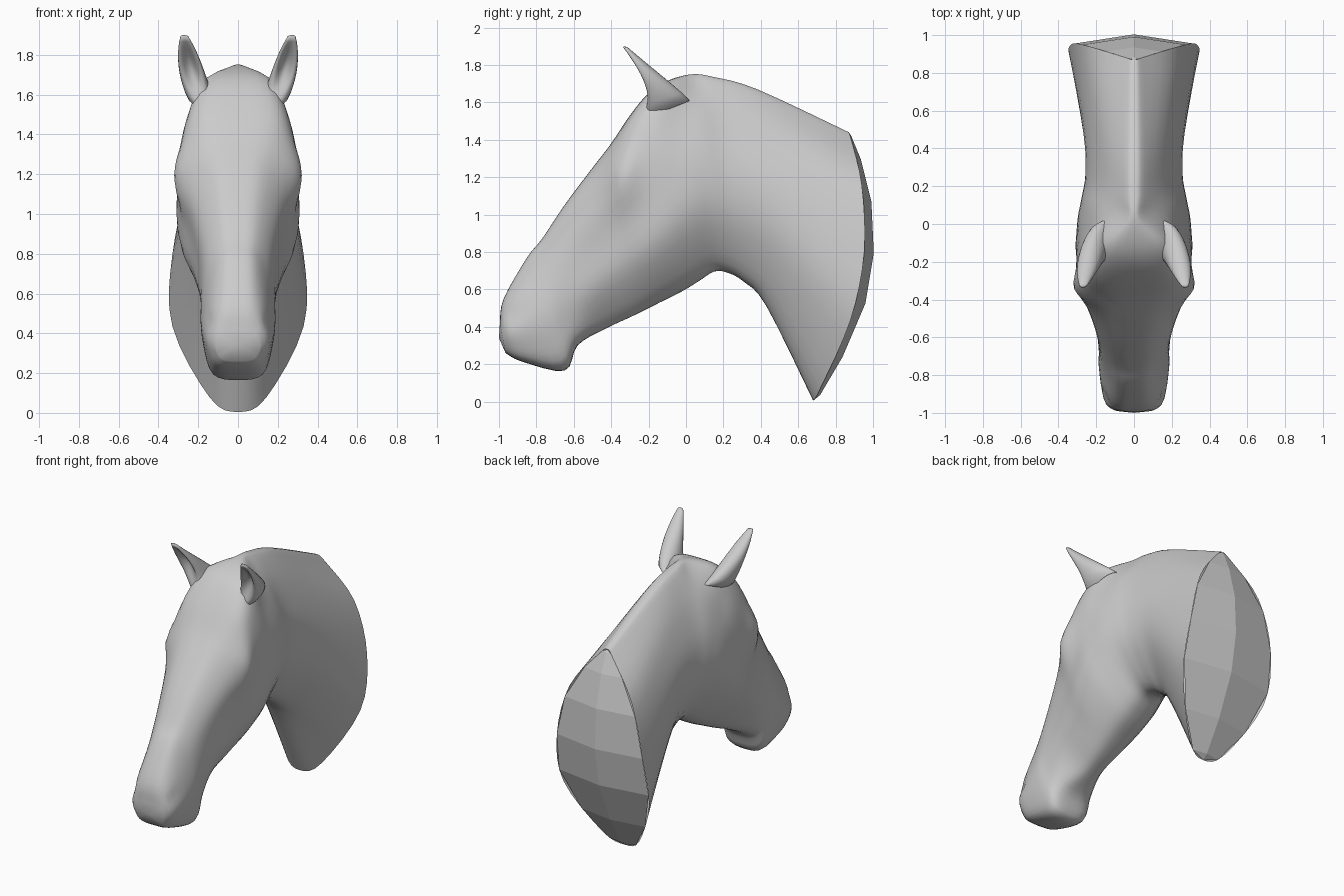
import bpy, bmesh, math
from mathutils import Vector

if "Cube" in bpy.data.objects:
    bpy.data.objects.remove(bpy.data.objects["Cube"])

SUB = 4                                     # spline steps between control points
T = (0.0, 0.03, 0.2, 0.45, 0.7, 0.95, 1.0)  # stations from crest to underside


def spline(points, closed):
    """Smooth curve through every control point."""
    n, out = len(points), []
    get = (lambda i: points[i % n]) if closed else (lambda i: points[max(0, min(n - 1, i))])
    for i in range(n if closed else n - 1):
        a, b, c, d = (get(i + k) for k in (-1, 0, 1, 2))
        for s in range(SUB):
            u = s / SUB
            out.append(0.5 * (2 * b + (c - a) * u + (2 * a - 5 * b + 4 * c - d) * u * u
                              + (3 * b - a - 3 * c + d) * u ** 3))
    return out if closed else out + [points[-1].copy()]


def section(ty, tz, by, bz, upper, cheek):
    """Closed symmetric ring from crest point, underside point and two half widths."""
    bow = 0.2 * max(0, ty - 0.02)                      # neck sections bulge backwards
    if ty > -0.05:
        crest = 0.055                                  # thin mane crest
    else:
        crest = upper * (0.7 if ty > -0.35 else 0.55)  # broad skull, then flat face
    chin = cheek * (0.43 if ty > -0.75 else 0.68)      # narrow jaw, full muzzle
    lower = cheek * (1.0 if ty > 0.5 else 0.95)
    widths = (0, crest, upper, cheek, lower, chin, 0)
    ring = [Vector((w, ty + (by - ty) * t + 4 * bow * t * (1 - t), tz + (bz - tz) * t))
            for t, w in zip(T, widths)]
    return ring + [Vector((-p.x, p.y, p.z)) for p in ring[-2:0:-1]]


def loft(rings):
    """Dense rings interpolated around and along the control rings."""
    dense = [spline(r, True) for r in rings]
    columns = [spline(list(c), False) for c in zip(*dense)]
    return [list(r) for r in zip(*columns)]


def make(name, verts, faces, smooth=True):
    mesh = bpy.data.meshes.new(name)
    mesh.from_pydata(verts, [], faces)
    bm = bmesh.new()
    bm.from_mesh(mesh)
    bmesh.ops.remove_doubles(bm, verts=bm.verts, dist=1e-5)
    bmesh.ops.recalc_face_normals(bm, faces=bm.faces)
    bm.to_mesh(mesh)
    bm.free()
    for p in mesh.polygons:
        p.use_smooth = smooth
    ob = bpy.data.objects.new(name, mesh)
    bpy.context.collection.objects.link(ob)
    return ob


def skin(name, rings, tip):
    """Quads between rings, closed by a fan at the last ring."""
    n = len(rings[0])
    verts = [v for r in rings for v in r] + [Vector(tip)]
    faces = [(r * n + i, r * n + (i + 1) % n, (r + 1) * n + (i + 1) % n, (r + 1) * n + i)
             for r in range(len(rings) - 1) for i in range(n)]
    last = (len(rings) - 1) * n
    faces += [(last + i, last + (i + 1) % n, len(verts) - 1) for i in range(n)]
    return make(name, verts, faces)


# Neck and head: sections fan round the throat, from the cut neck to the nose
body = loft([
    section(0.87, 1.44, 0.68, 0.005, 0.24, 0.33),
    section(0.38, 1.67, 0.43, 0.51, 0.17, 0.26),
    section(0.15, 1.735, 0.31, 0.64, 0.165, 0.25),
    section(0.03, 1.75, 0.22, 0.69, 0.19, 0.27),
    section(-0.10, 1.715, 0.15, 0.695, 0.225, 0.29),
    section(-0.20, 1.65, 0.07, 0.645, 0.265, 0.30),
    section(-0.30, 1.53, -0.02, 0.59, 0.29, 0.305),
    section(-0.40, 1.38, -0.14, 0.53, 0.315, 0.285),
    section(-0.50, 1.25, -0.28, 0.46, 0.24, 0.24),
    section(-0.65, 1.05, -0.44, 0.385, 0.185, 0.20),
    section(-0.77, 0.87, -0.58, 0.30, 0.155, 0.185),
    section(-0.85, 0.77, -0.65, 0.165, 0.145, 0.185),
    section(-0.975, 0.55, -0.88, 0.215, 0.13, 0.16),
    section(-0.995, 0.42, -0.965, 0.26, 0.095, 0.11),
])
rim = body[0]

# Nostril and eye hollows on both sides: y, z, radius, depth
for y, z, rad, depth in ((-0.93, 0.46, 0.05, 0.015), (-0.39, 1.16, 0.04, 0.008)):
    for v in (v for ring in body for v in ring):
        fall = math.exp(-((v.y - y) ** 2 + (v.z - z) ** 2) / rad ** 2)
        v.x -= max(-1, min(1, v.x / 0.1)) * depth * fall
skin("horse_head_and_neck", body, (0, -1.0, 0.34))

# Faceted neck cap: ridge down the middle, joined to the rim on both sides
edge = rim[::3]
n = len(edge)
half = n // 2
right = edge[:half + 1]
left = [edge[-i % n] for i in range(half + 1)]
ridge = [Vector((0, p.y + 0.155 * abs(p.x), p.z)) for p in right]
k = half + 1
faces = []
for i in range(half):
    for a in (0, k):
        if i == 0:
            faces.append((a + 1, a + k + 1, a + k))
        elif i == half - 1:
            faces.append((a + i, a + i + 1, a + k + i))
        else:
            faces.append((a + i, a + i + 1, a + k + i + 1, a + k + i))
make("neck_cap", right + ridge + left, faces, smooth=False)


# Ears: rings taper and lean forward, hollowed at the front, base tilted into the skull
def ear_ring(u, sign):
    cx, cy, cz = 0.15 + 0.12 * u ** 0.5, -0.1 - 0.225 * u ** 1.2, 1.56 + 0.335 * u
    rx, ry = 0.068 * (1 - 0.72 * u ** 3), 0.12 * (1 - 0.9 * u ** 1.1)
    hollow = 1.2 * math.sin(math.pi * u ** 1.6)
    ring = []
    for i in range(24):
        a = 2 * math.pi * i / 24
        dy = ry * (math.sin(a) + hollow * max(0, -math.sin(a)) ** 4)
        ring.append(Vector((sign * (cx + math.cos(a) * rx), cy + dy, cz + dy * 0.4 * (1 - u))))
    return ring


for name, sign in (("ear_right", 1), ("ear_left", -1)):
    skin(name, [ear_ring(i / 12, sign) for i in range(13)], (0.272 * sign, -0.33, 1.9))
